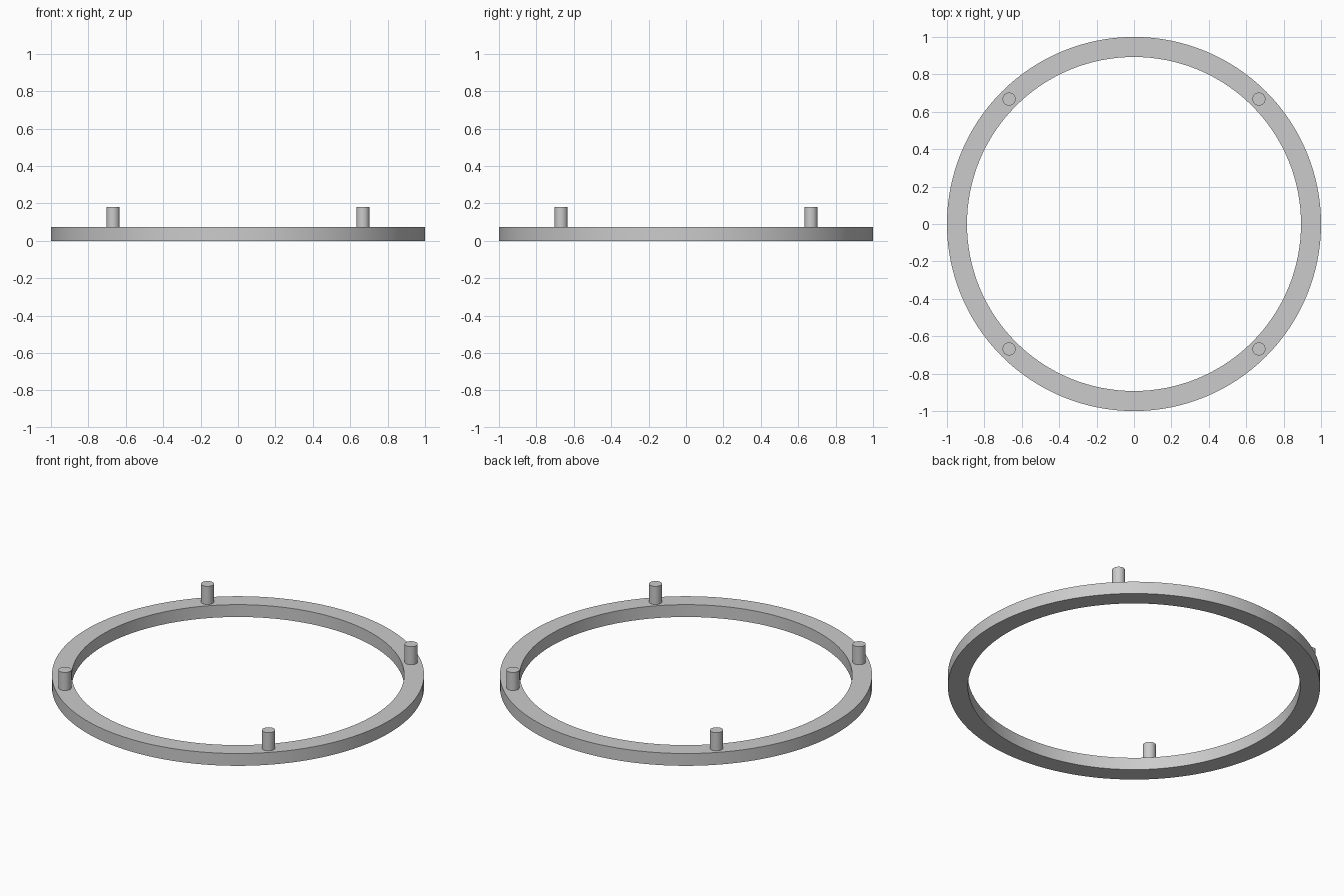
import bpy
import bmesh
import math

cube = bpy.data.objects.get("Cube")
if cube:
    bpy.data.objects.remove(cube, do_unlink=True)

OUTER, INNER, RING_H = 1.0, 0.893, 0.073
PEG_R, PEG_TOP, PEG_POS = 0.035, 0.18, 0.668

# Single plain grey
grey = bpy.data.materials.new("plain_grey")
grey.use_nodes = True
colour = (0.6, 0.6, 0.6, 1)
grey.diffuse_color = colour
grey.node_tree.nodes["Principled BSDF"].inputs["Base Color"].default_value = colour


def finish(obj):
    obj.data.materials.append(grey)
    bpy.ops.object.select_all(action="DESELECT")
    obj.select_set(True)
    bpy.context.view_layer.objects.active = obj
    bpy.ops.object.shade_smooth_by_angle(angle=math.radians(30))


# Flat ring: a rectangular section spun about the z axis
bm = bmesh.new()
section = [bm.verts.new((r, 0, z)) for r, z in
           ((INNER, 0), (OUTER, 0), (OUTER, RING_H), (INNER, RING_H))]
edges = [bm.edges.new((section[i], section[(i + 1) % 4])) for i in range(4)]
bmesh.ops.spin(bm, geom=section + edges, cent=(0, 0, 0), axis=(0, 0, 1),
               angle=math.tau, steps=128, use_merge=True)
bmesh.ops.remove_doubles(bm, verts=bm.verts, dist=1e-5)
bmesh.ops.recalc_face_normals(bm, faces=bm.faces)
mesh = bpy.data.meshes.new("ring")
bm.to_mesh(mesh)
bm.free()
ring = bpy.data.objects.new("ring", mesh)
bpy.context.collection.objects.link(ring)
finish(ring)

# Four upright pegs, standing on the ring
for front_back, sy in (("front", -1), ("back", 1)):
    for side, sx in (("left", 1), ("right", -1)):
        bpy.ops.mesh.primitive_cylinder_add(
            vertices=32, radius=PEG_R, depth=PEG_TOP - RING_H,
            location=(sx * PEG_POS, sy * PEG_POS, (PEG_TOP + RING_H) / 2))
        peg = bpy.context.object
        peg.name = f"{front_back}_{side}_peg"
        finish(peg)
